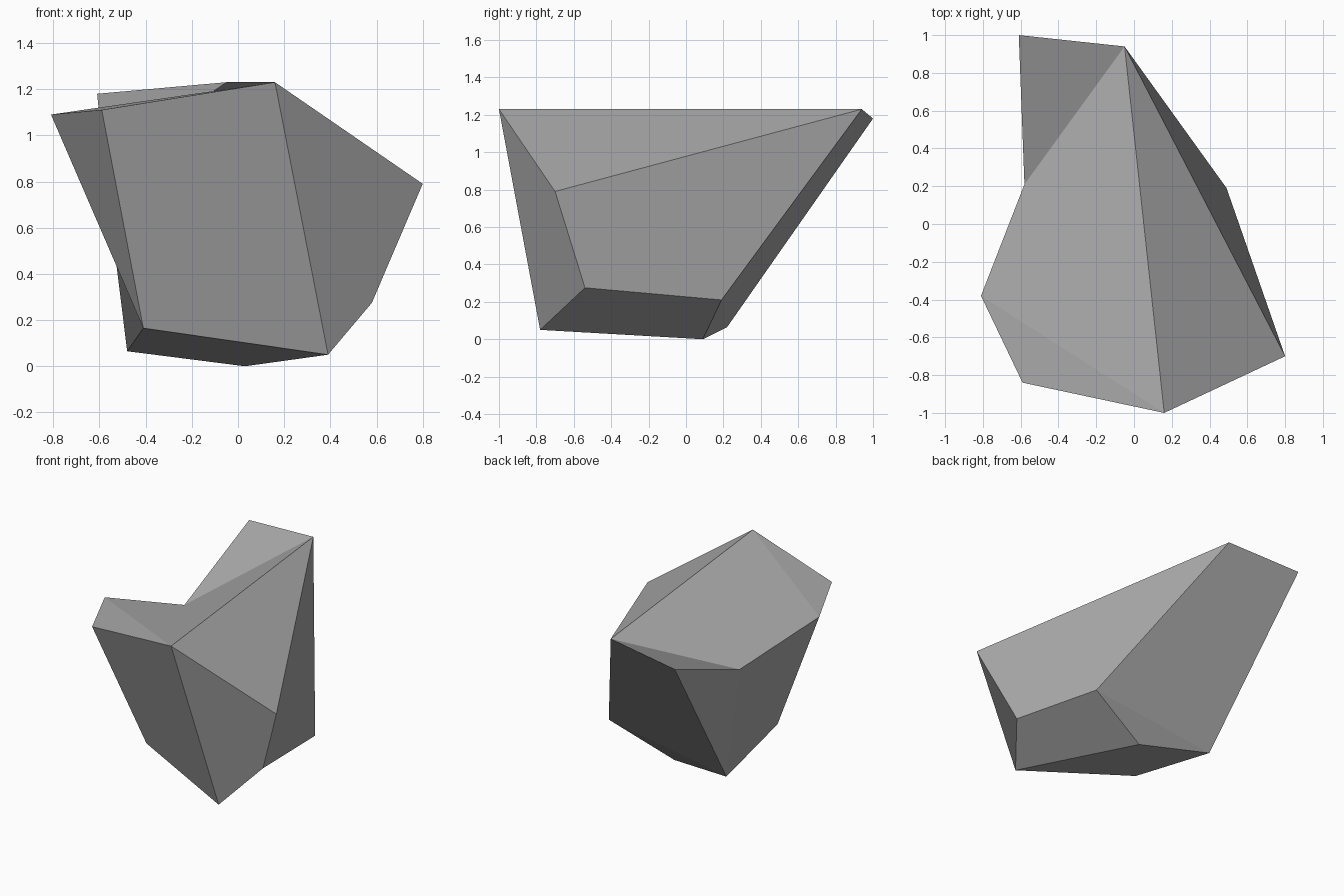
import bpy
import bmesh

# Remove the default cube
default_cube = bpy.data.objects.get("Cube")
if default_cube:
    bpy.data.objects.remove(default_cube, do_unlink=True)

# Stone material
stone = bpy.data.materials.new("stone_grey")
stone.use_nodes = True
stone_colour = (0.4, 0.4, 0.4, 1.0)
stone.diffuse_color = stone_colour
shader = next(n for n in stone.node_tree.nodes if n.type == "BSDF_PRINCIPLED")
shader.inputs["Base Color"].default_value = stone_colour

# Named corners of the boulder
corners = {
    "peak_front": (0.16, -1.0, 1.23),
    "peak_back": (-0.05, 0.94, 1.23),
    "shoulder": (0.80, -0.70, 0.79),
    "back_tip": (-0.61, 1.0, 1.18),
    "notch": (-0.58, 0.21, 0.87),
    "side_tip": (-0.81, -0.38, 1.09),
    "front_tip": (-0.59, -0.84, 1.11),
    "back_heel": (0.49, 0.19, 0.21),
    "front_foot": (0.39, -0.78, 0.05),
    "side_heel": (0.58, -0.54, 0.275),
    "base": (0.03, 0.09, 0.0),
    "back_foot": (-0.48, 0.22, 0.065),
    "side_foot": (-0.41, -0.47, 0.165),
}

# Flat facets; each four-sided facet starts on its fold line
facets = [
    # top
    "peak_front shoulder peak_back",
    "peak_front peak_back notch side_tip",
    "peak_front side_tip front_tip",
    "peak_back back_tip notch",
    # front
    "peak_front front_tip side_foot front_foot",
    "shoulder peak_front front_foot side_heel",
    # sides
    "shoulder side_heel back_heel peak_back",
    "front_tip side_tip side_foot",
    "notch back_foot side_foot side_tip",
    "notch back_tip back_foot",
    # back
    "peak_back back_heel back_foot back_tip",
    "back_heel base back_foot",
    # underside
    "side_heel front_foot base back_heel",
    "base front_foot side_foot back_foot",
]

bm = bmesh.new()
verts = {name: bm.verts.new(co) for name, co in corners.items()}
for facet in facets:
    bm.faces.new([verts[name] for name in facet.split()])
bmesh.ops.recalc_face_normals(bm, faces=bm.faces[:])

mesh = bpy.data.meshes.new("boulder")
bm.to_mesh(mesh)
bm.free()
mesh.materials.append(stone)
boulder = bpy.data.objects.new("boulder", mesh)
bpy.context.collection.objects.link(boulder)
